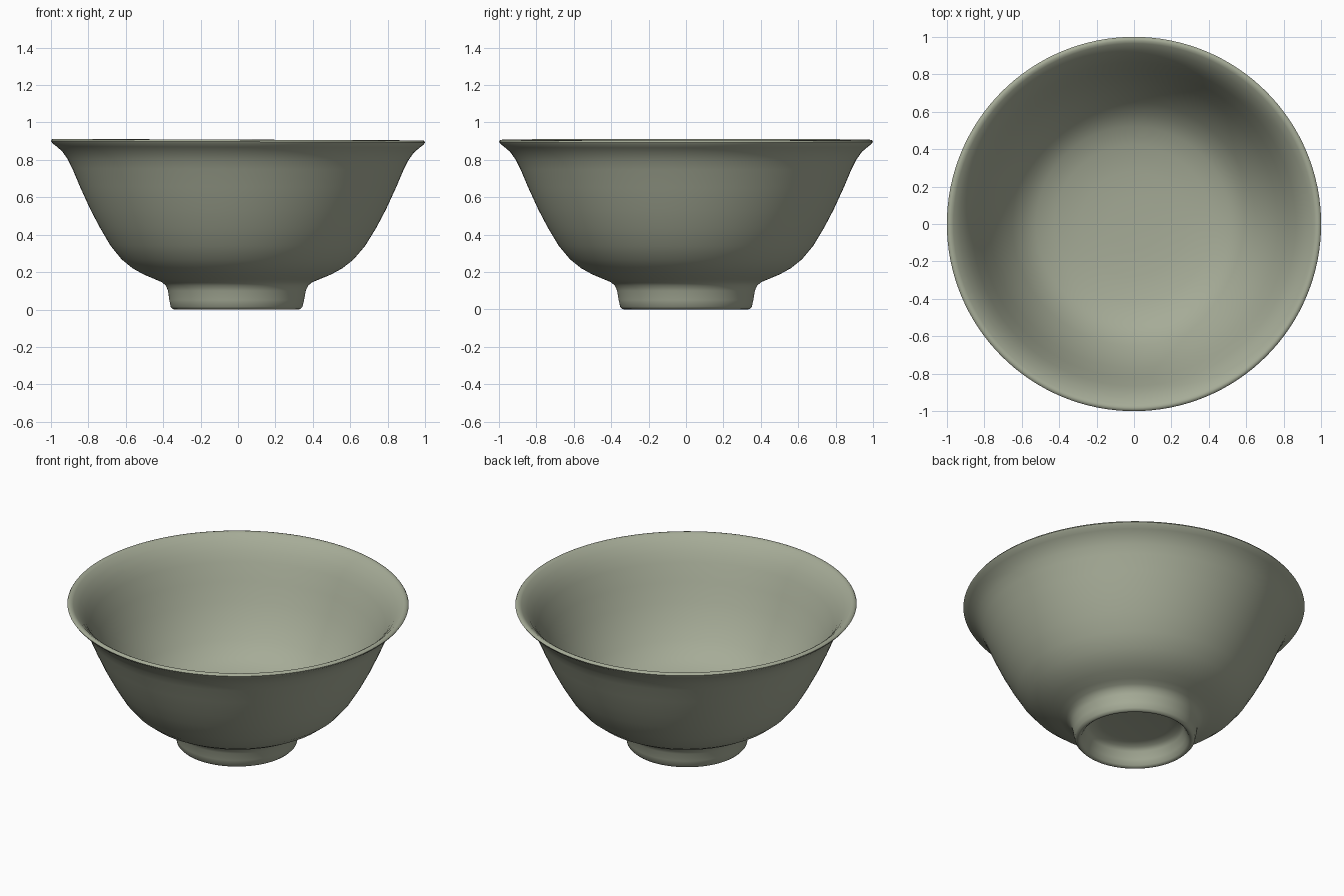
import bpy, bmesh, math

SEGMENTS = 128

# Celadon glaze
glaze = bpy.data.materials.new("grey_green_glaze")
glaze.diffuse_color = (0.38, 0.41, 0.31, 1.0)

# Closed profile (radius, height): recess under the foot, foot ring, outer wall, lip, inner wall, floor
PROFILE = [
    (0, 0.115), (0.2, 0.115), (0.265, 0.108), (0.285, 0.085), (0.30, 0.04), (0.315, 0.01),
    (0.328, 0.0), (0.34, 0.002), (0.352, 0.015), (0.36, 0.05), (0.368, 0.1), (0.38, 0.128),
    (0.402, 0.146), (0.44, 0.162), (0.5, 0.187), (0.56, 0.22), (0.62, 0.268), (0.68, 0.34),
    (0.74, 0.44), (0.79, 0.535), (0.845, 0.655), (0.885, 0.75), (0.91, 0.8), (0.94, 0.842),
    (0.97, 0.868), (0.992, 0.885), (1.0, 0.897), (0.994, 0.906), (0.98, 0.908), (0.965, 0.9),
    (0.93, 0.868), (0.895, 0.82), (0.865, 0.765), (0.82, 0.66), (0.77, 0.55), (0.715, 0.45),
    (0.65, 0.36), (0.59, 0.295), (0.52, 0.25), (0.42, 0.218), (0.28, 0.198), (0.14, 0.192), (0, 0.19),
]

# Bowl: profile spun around the z axis
bm = bmesh.new()
verts = [bm.verts.new((r, 0, z)) for r, z in PROFILE]
edges = [bm.edges.new(pair) for pair in zip(verts, verts[1:])]
bmesh.ops.spin(bm, geom=verts + edges, cent=(0, 0, 0), axis=(0, 0, 1),
               angle=math.tau, steps=SEGMENTS)
bmesh.ops.remove_doubles(bm, verts=bm.verts, dist=0.0005)
bmesh.ops.recalc_face_normals(bm, faces=bm.faces)

# Slight hand-thrown irregularity: foot a little off centre, rim a little tilted
for v in bm.verts:
    v.co.x -= 0.008 * max(0, 1 - v.co.z / 0.4)
    v.co.z -= 0.004 * v.co.x * min(1, v.co.z / 0.9)

mesh = bpy.data.meshes.new("bowl")
bm.to_mesh(mesh)
bm.free()
mesh.materials.append(glaze)
bowl = bpy.data.objects.new("bowl", mesh)
bpy.context.collection.objects.link(bowl)

# Smooth glazed surface
bpy.context.view_layer.objects.active = bowl
bowl.select_set(True)
bpy.ops.object.shade_smooth_by_angle(angle=math.radians(60))
